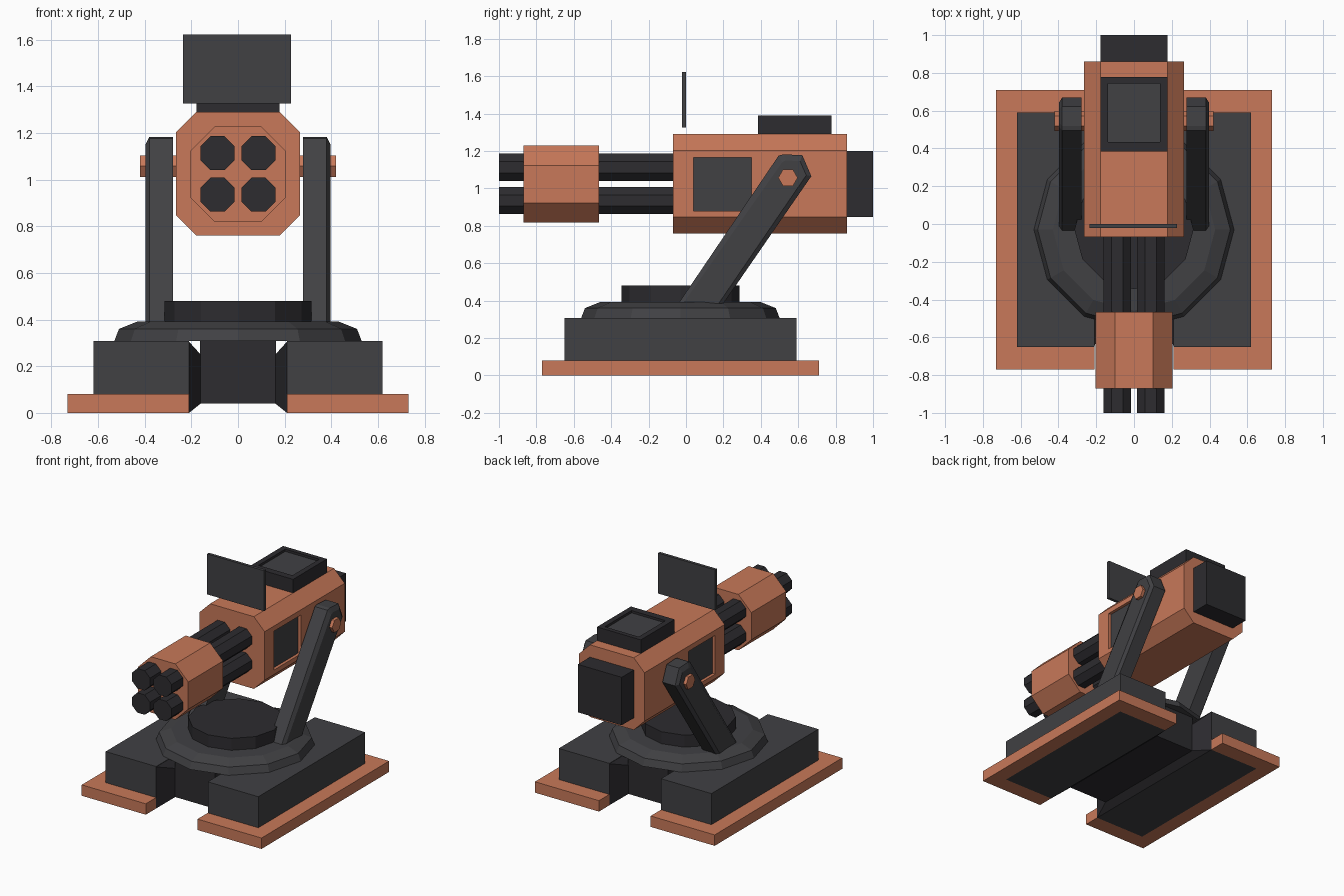
import bpy, bmesh
from math import pi, cos, sin

if "Cube" in bpy.data.objects:
    bpy.data.objects.remove(bpy.data.objects["Cube"])


def material(name, rgb):
    m = bpy.data.materials.new(name)
    m.diffuse_color = (*rgb, 1)
    m.use_nodes = True
    m.node_tree.nodes["Principled BSDF"].inputs["Base Color"].default_value = m.diffuse_color
    return m


ORANGE = material("orange_paint", (0.58, 0.19, 0.10))
GREY = material("grey_metal", (0.052, 0.052, 0.057))
DARK = material("dark_metal", (0.026, 0.025, 0.029))


def loft(name, loops, mat):
    """Closed solid through a list of equal-length point loops."""
    bm = bmesh.new()
    rows = [[bm.verts.new(p) for p in loop] for loop in loops]
    n = len(rows[0])
    for a, b in zip(rows, rows[1:]):
        for i in range(n):
            j = (i + 1) % n
            bm.faces.new((a[i], a[j], b[j], b[i]))
    bm.faces.new(rows[0])
    bm.faces.new(rows[-1])
    bmesh.ops.recalc_face_normals(bm, faces=bm.faces)
    me = bpy.data.meshes.new(name)
    bm.to_mesh(me)
    bm.free()
    me.materials.append(mat)
    ob = bpy.data.objects.new(name, me)
    bpy.context.collection.objects.link(ob)
    return ob


def prism(name, pts, axis, lo, hi, mat):
    """Extrude a 2D profile along axis; pts are the other two axes in order."""
    def place(p, d):
        q = list(p)
        q.insert("xyz".index(axis), d)
        return q
    return loft(name, [[place(p, d) for p in pts] for d in (lo, hi)], mat)


def box(name, x0, x1, y0, y1, z0, z1, mat):
    return prism(name, [(x0, y0), (x1, y0), (x1, y1), (x0, y1)], "z", z0, z1, mat)


def octagon(cx, cz, h, flat):
    p = [(h, flat), (flat, h), (-flat, h), (-h, flat),
         (-h, -flat), (-flat, -h), (flat, -h), (h, -flat)]
    return [(cx + a, cz + b) for a, b in p]


def ngon(cx, cy, r, n):
    return [(cx + r * cos(2 * pi * i / n), cy + r * sin(2 * pi * i / n)) for i in range(n)]


def mirror_pts(pts, s):
    return [(s * x, y) for x, y in pts]


def recess(ob, cutter):
    cutter.hide_render = True
    cutter.hide_viewport = True
    cutter.display_type = 'WIRE'
    mod = ob.modifiers.new("recess", 'BOOLEAN')
    mod.operation = 'DIFFERENCE'
    mod.solver = 'EXACT'
    mod.object = cutter


# Base: two feet with U-shaped skirts and a tapered dark core between them
for s, side in ((1, "right"), (-1, "left")):
    skirt = [(.21, -.77), (.73, -.77), (.73, .71), (.21, .71),
             (.21, .59), (.62, .59), (.62, -.65), (.21, -.65)]
    prism(side + "_foot_skirt", mirror_pts(skirt, s), "z", 0, .08, ORANGE)
    block = [(.21, -.65), (.62, -.65), (.62, .59), (.21, .59)]
    prism(side + "_foot_block", mirror_pts(block, s), "z", 0, .308, GREY)
    # wall narrows inward from both ends and slopes at its top and bottom
    a, b = s * .21, s * .16
    loft(side + "_channel_wall",
         [[(a, -.65, 0), (a, .59, 0), (a, .59, .305), (a, -.65, .305)],
          [(b, -.5, .04), (b, .44, .04), (b, .44, .25), (b, -.5, .25)]], DARK)
box("base_core", -.162, .162, -.5, .44, .04, .31, DARK)

# Turntable
loft("turntable_ring", [[(x, y, z) for x, y in ngon(0, -.03, r, 12)]
                        for r, z in ((.53, .308), (.51, .36), (.43, .392))], GREY)
prism("turntable_disc", ngon(0, -.03, .315, 12), "z", .385, .48, DARK)

# Gun body with recessed side panels
body = prism("gun_body", octagon(0, 1.025, .265, .178), "y", -.07, .86, ORANGE)
for s, side in ((1, "right"), (-1, "left")):
    xs = sorted((s * .24, s * .3))
    recess(body, box(side + "_panel_cutter", *xs, .04, .35, .88, 1.165, DARK))
    xs = sorted((s * .22, s * .243))
    box(side + "_side_panel", *xs, .04, .35, .88, 1.165, GREY)

# Barrels and muzzle collar
for x, h in ((.088, "right"), (-.088, "left")):
    for z, v in ((1.113, "upper"), (.935, "lower")):
        prism(f"{v}_{h}_barrel", octagon(x, z, .073, .03), "y", -1, -.05, DARK)
prism("muzzle_collar", octagon(0, 1.023, .205, .1), "y", -.87, -.465, ORANGE)

# Rear housing, top hatch and sight plate
box("rear_housing", -.178, .178, .85, 1, .848, 1.2, DARK)
hatch = box("top_hatch", -.178, .178, .385, .778, 1.28, 1.39, DARK)
recess(hatch, box("hatch_cutter", -.138, .138, .435, .745, 1.37, 1.45, DARK))
box("hatch_panel", -.138, .138, .435, .745, 1.36, 1.373, GREY)
box("sight_plate", -.235, .227, -.022, 0, 1.325, 1.622, GREY)

# Slanted support arms with chamfered outer edges, and pivot bolts
outer = [(-.04, .385), (.495, 1.175), (.52, 1.182), (.622, 1.177), (.67, 1.065), (.2, .385)]
inner_face = [(-.015, .385), (.515, 1.14), (.535, 1.15), (.61, 1.145), (.643, 1.07), (.175, .385)]
for s, side in ((1, "right"), (-1, "left")):
    loft(side + "_support_arm",
         [[(s * x, y, z) for y, z in prof]
          for x, prof in ((.278, outer), (.38, outer), (.397, inner_face))], GREY)
    prism(side + "_pivot_bolt", ngon(.545, 1.057, .052, 6), "x",
          s * .25, s * .42, ORANGE)
